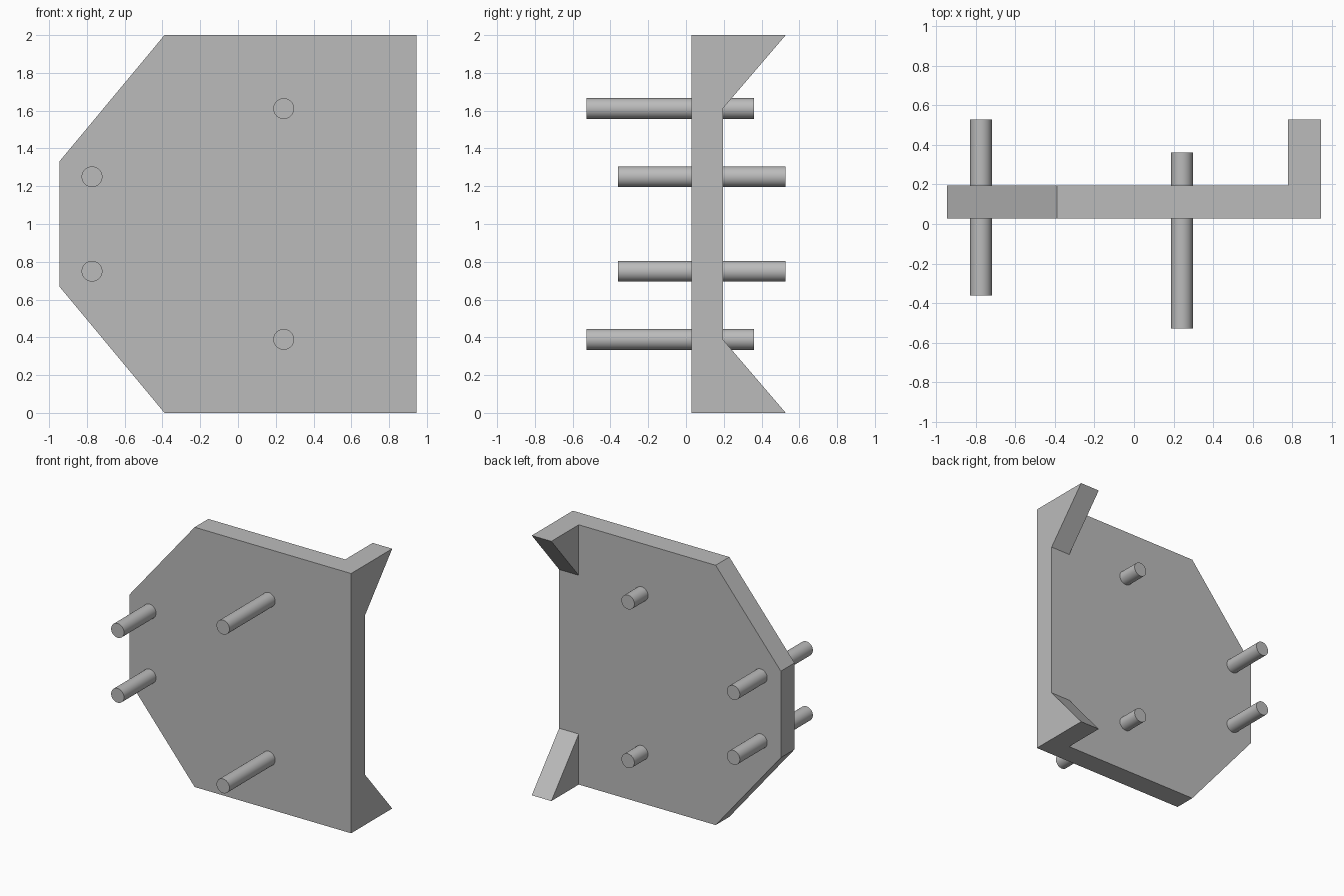
import bpy
import bmesh
import math
from mathutils import Vector

if "Cube" in bpy.data.objects:
    bpy.data.objects.remove(bpy.data.objects["Cube"])

# One flat grey for every part
GREY = (0.5, 0.5, 0.5, 1)
grey = bpy.data.materials.new("plain_grey")
grey.use_nodes = True
grey.diffuse_color = GREY
grey.node_tree.nodes["Principled BSDF"].inputs["Base Color"].default_value = GREY

U = 1 / 6                  # plate thickness
FRONT = 0.028              # front face of the plate
BACK = FRONT + U
EDGE = 0.944               # half width of the plate


def extrude(bm, outline, direction):
    """Add a closed solid swept from a flat outline."""
    face = bm.faces.new([bm.verts.new(p) for p in outline])
    result = bmesh.ops.extrude_face_region(bm, geom=[face], use_keep_orig=True)
    moved = [g for g in result["geom"] if isinstance(g, bmesh.types.BMVert)]
    bmesh.ops.translate(bm, verts=moved, vec=Vector(direction))


def make_solid(name, outline, direction):
    bm = bmesh.new()
    extrude(bm, outline, direction)
    bmesh.ops.recalc_face_normals(bm, faces=bm.faces)
    mesh = bpy.data.meshes.new(name)
    bm.to_mesh(mesh)
    bm.free()
    obj = bpy.data.objects.new(name, mesh)
    bpy.context.collection.objects.link(obj)
    mesh.materials.append(grey)
    return obj


def make_pin(name, x, z, y0, y1):
    bpy.ops.mesh.primitive_cylinder_add(
        vertices=48, radius=0.055, depth=y1 - y0,
        location=(x, (y0 + y1) / 2, z), rotation=(math.pi / 2, 0, 0))
    pin = bpy.context.object
    pin.name = name
    pin.data.materials.append(grey)
    bpy.ops.object.shade_smooth_by_angle(angle=math.radians(30))


# Plate with two chamfered corners
plate_outline = [(EDGE, 0), (EDGE, 2), (-0.389, 2), (-EDGE, 1.333),
                 (-EDGE, 0.667), (-0.389, 0)]
make_solid("plate", [(x, FRONT, z) for x, z in plate_outline], (0, U, 0))

# Triangular corner tabs and pins, mirrored about mid height
for side, sign in (("upper", 1), ("lower", -1)):
    tab = [(BACK, 1), (BACK, 0.611), (BACK + 2 * U, 1)]
    make_solid(side + "_corner_tab",
               [(EDGE - U, y, 1 + sign * z) for y, z in tab], (U, 0, 0))
    make_pin(side + "_long_front_pin", 0.242, 1 + sign * 0.611, -0.528, 0.361)
    make_pin(side + "_long_back_pin", -0.773, 1 + sign * 0.25, -0.361, 0.528)
